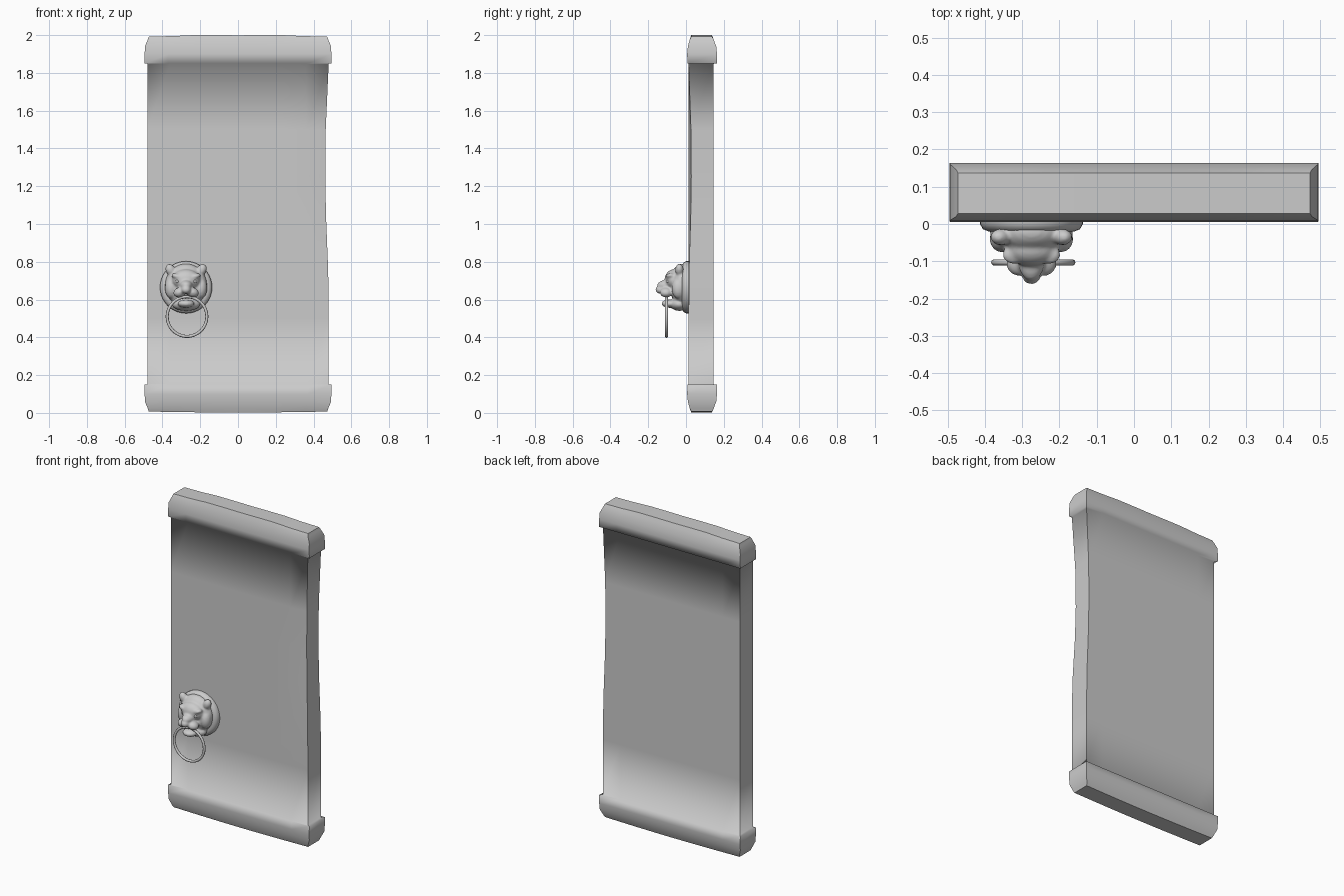
import bpy, bmesh
from math import sin, cos, pi, radians
from mathutils import Matrix, Vector

cube = bpy.data.objects.get("Cube")
if cube:
    bpy.data.objects.remove(cube, do_unlink=True)

stone = bpy.data.materials.new("light_grey")
stone.use_nodes = True
GREY = (0.6, 0.6, 0.6, 1)
stone.diffuse_color = GREY
stone.node_tree.nodes["Principled BSDF"].inputs["Base Color"].default_value = GREY


def add_object(name, bm):
    mesh = bpy.data.meshes.new(name)
    bmesh.ops.recalc_face_normals(bm, faces=bm.faces[:])
    for f in bm.faces:
        f.smooth = True
    bm.to_mesh(mesh)
    bm.free()
    mesh.materials.append(stone)
    ob = bpy.data.objects.new(name, mesh)
    bpy.context.collection.objects.link(ob)
    return ob


# Door slab: stacked rectangular rings, with a moulded rail at each end
STEPS = 8
rail = [(0.008, 0.472, 0.028, 0.137), (0.022, 0.477, 0.020, 0.146),
        (0.06, 0.493, 0.010, 0.160), (0.10, 0.494, 0.006, 0.164),
        (0.15, 0.495, 0.008, 0.163)]
shaft = [(0.152, 0.48, 0.014, 0.146), (0.5, 0.48, 0.014, 0.146), (0.75, 0.48, 0.014, 0.146)]
half = rail + shaft
rows = half + [(1.05, 0.48, 0.014, 0.146)] + [(2 - z, *r) for z, *r in reversed(half)]


def wear(x, z, y, front):
    """Gentle unevenness of the ends and of the worn right-hand edge."""
    if z > 1.98:
        z += 0.010 * cos(x * 3) - 0.003 * cos(x * 16)
        z = min(z, 2.0)
    elif z < 0.02:
        z -= 0.006 * cos(x * 3)
    if 0.5 < z < 1.6 and x > 0.4:
        dip = max(0, cos((z - 1.3) * 2.6))
        x -= 0.018 * dip
        if front:
            y += 0.014 * dip
    return Vector((x, y, z))


bm = bmesh.new()
rings = []
for z, hx, y0, y1 in rows:
    xs = [hx * (2 * i / STEPS - 1) for i in range(STEPS + 1)]
    ring = [bm.verts.new(wear(x, z, y0, True)) for x in xs]
    ring += [bm.verts.new(wear(x, z, y1, False)) for x in reversed(xs)]
    rings.append(ring)
count = len(rings[0])
for a, b in zip(rings, rings[1:]):
    for i in range(count):
        j = (i + 1) % count
        bm.faces.new((a[i], a[j], b[j], b[i]))
    for i in (0, STEPS, STEPS + 1, count - 1):
        bm.edges.get((a[i], b[i])).smooth = False
for ring in (rings[0], rings[-1]):
    for i in range(STEPS):
        bm.faces.new((ring[i], ring[i + 1], ring[count - 2 - i], ring[count - 1 - i]))
    for i in range(count):
        bm.edges.get((ring[i], ring[(i + 1) % count])).smooth = False
add_object("door_slab", bm)

# Round mounting plate, turned about the y axis
CX, CZ = -0.275, 0.665
bm = bmesh.new()
profile = [(0.138, 0.02), (0.138, 0.0), (0.13, -0.014), (0.115, -0.02), (0.0, -0.022)]
line = [bm.verts.new((CX + r, y, CZ)) for r, y in profile]
edges = [bm.edges.new(p) for p in zip(line, line[1:])]
bmesh.ops.spin(bm, geom=line + edges, cent=(CX, 0, CZ), axis=(0, 1, 0),
               angle=2 * pi, steps=40)
bmesh.ops.remove_doubles(bm, verts=bm.verts[:], dist=0.0005)
plate = add_object("knocker_plate", bm)

# Animal head: overlapping rounded masses fused into one sculpted surface
bm = bmesh.new()


def blob(x, y, z, sx, sy, sz, tilt=0, mirror=False):
    for side in ((1, -1) if mirror else (1,)):
        m = (Matrix.Translation((CX + side * x, y, z))
             @ Matrix.Rotation(radians(side * tilt), 4, 'Y')
             @ Matrix.Diagonal((sx, sy, sz, 1)))
        bmesh.ops.create_uvsphere(bm, u_segments=24, v_segments=14, radius=1, matrix=m)


blob(0, -0.02, 0.675, 0.112, 0.065, 0.115)             # skull
blob(0, -0.065, 0.705, 0.075, 0.048, 0.055)            # forehead
blob(0, -0.095, 0.675, 0.036, 0.058, 0.030, 0)         # nose bridge
blob(0, -0.135, 0.652, 0.026, 0.027, 0.022)            # nose
blob(0.034, -0.105, 0.638, 0.034, 0.034, 0.026, 15, True)   # muzzle
blob(0.045, -0.082, 0.722, 0.034, 0.026, 0.015, -15, True)  # brow
blob(0.083, -0.035, 0.757, 0.025, 0.022, 0.033, 25, True)   # ear
blob(0.078, -0.040, 0.66, 0.034, 0.036, 0.055, 0, True)     # cheek
blob(0, -0.085, 0.578, 0.045, 0.045, 0.022)            # lower jaw
blob(0, -0.035, 0.575, 0.075, 0.05, 0.035)             # throat
head = add_object("knocker_head", bm)
remesh = head.modifiers.new("fuse", 'REMESH')
remesh.mode = 'VOXEL'
remesh.voxel_size = 0.006
remesh.use_smooth_shade = True
soften = head.modifiers.new("soften", 'SMOOTH')
soften.iterations = 4

# Eyes set under the brow
bm = bmesh.new()
for side in (1, -1):
    bmesh.ops.create_uvsphere(bm, u_segments=12, v_segments=8, radius=0.011,
                              matrix=Matrix.Translation((CX + side * 0.045, -0.094, 0.697)))
add_object("knocker_eyes", bm)

# Hanging ring held in the mouth
bpy.ops.mesh.primitive_torus_add(location=(-0.27, -0.103, 0.51), rotation=(pi / 2, 0, 0),
                                 major_radius=0.105, minor_radius=0.008,
                                 major_segments=48, minor_segments=10)
ring = bpy.context.object
ring.name = "knocker_ring"
ring.data.materials.append(stone)
bpy.ops.object.shade_smooth()

bpy.ops.object.select_all(action='DESELECT')
plate.select_set(True)
bpy.context.view_layer.objects.active = plate
bpy.ops.object.shade_smooth_by_angle(angle=radians(40))
